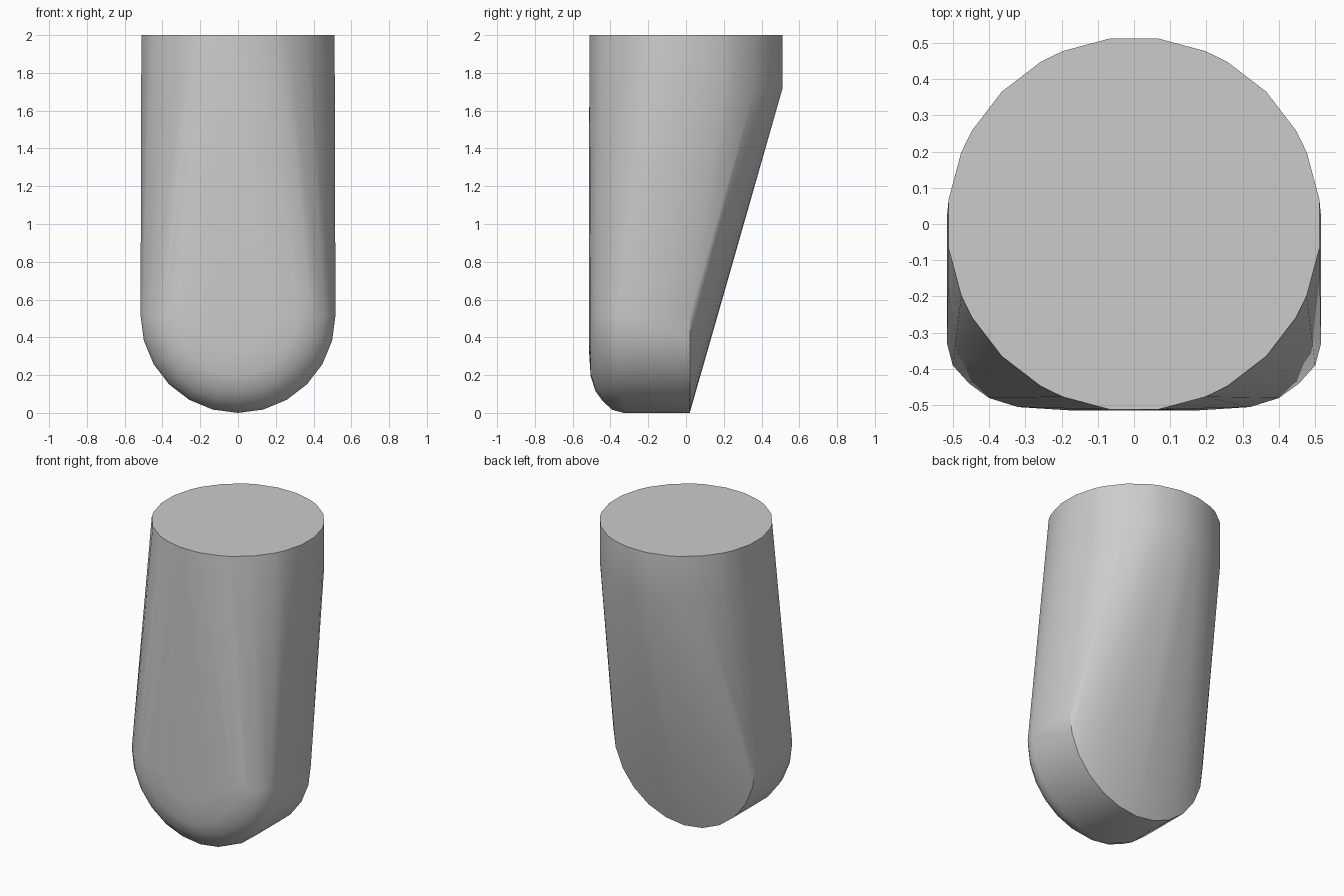
import bpy, bmesh
from math import sin, cos, radians, tau

cube = bpy.data.objects.get("Cube")
if cube:
    bpy.data.objects.remove(cube, do_unlink=True)

R = 0.516
SEGMENTS = 24
grey = bpy.data.materials.new("light_grey")
grey.use_nodes = True
colour = (0.6, 0.6, 0.6, 1)
grey.diffuse_color = colour
grey.node_tree.nodes["Principled BSDF"].inputs["Base Color"].default_value = colour

bm = bmesh.new()

# Upright round top: two rings joined by the hull
for z in (2.0, 1.72):
    for quarter in range(4):
        for angle in (7.5, 22.5, 30, 45, 60, 67.5, 82.5):
            a = radians(angle + 90 * quarter)
            bm.verts.new((R * cos(a), R * sin(a), z))

# Rounded foot: a disc lying along y, flat at the back, softened at the front
foot_profile = [(0.02, R), (-0.33, R), (-0.39, 0.5), (-0.44, 0.455),
                (-0.48, 0.4), (-0.505, 0.32), (-0.514, 0.18)]
for y, r in foot_profile:
    for i in range(SEGMENTS):
        a = tau * i / SEGMENTS
        bm.verts.new((r * sin(a), y, R - r * cos(a)))

# Stretch one skin around top and foot
hull = bmesh.ops.convex_hull(bm, input=bm.verts)
unused = {g for g in hull["geom_interior"] + hull["geom_unused"]
          if isinstance(g, bmesh.types.BMVert)}
bmesh.ops.delete(bm, geom=list(unused), context="VERTS")
bmesh.ops.dissolve_limit(bm, angle_limit=radians(0.5),
                         verts=bm.verts, edges=bm.edges)
bmesh.ops.recalc_face_normals(bm, faces=bm.faces)

mesh = bpy.data.meshes.new("tapered_plug")
bm.to_mesh(mesh)
bm.free()
mesh.materials.append(grey)
plug = bpy.data.objects.new("tapered_plug", mesh)
bpy.context.collection.objects.link(plug)

# Smooth sides with crisp rims on the top and the back of the foot
bpy.ops.object.select_all(action="DESELECT")
plug.select_set(True)
bpy.context.view_layer.objects.active = plug
bpy.ops.object.shade_smooth_by_angle(angle=radians(40))
